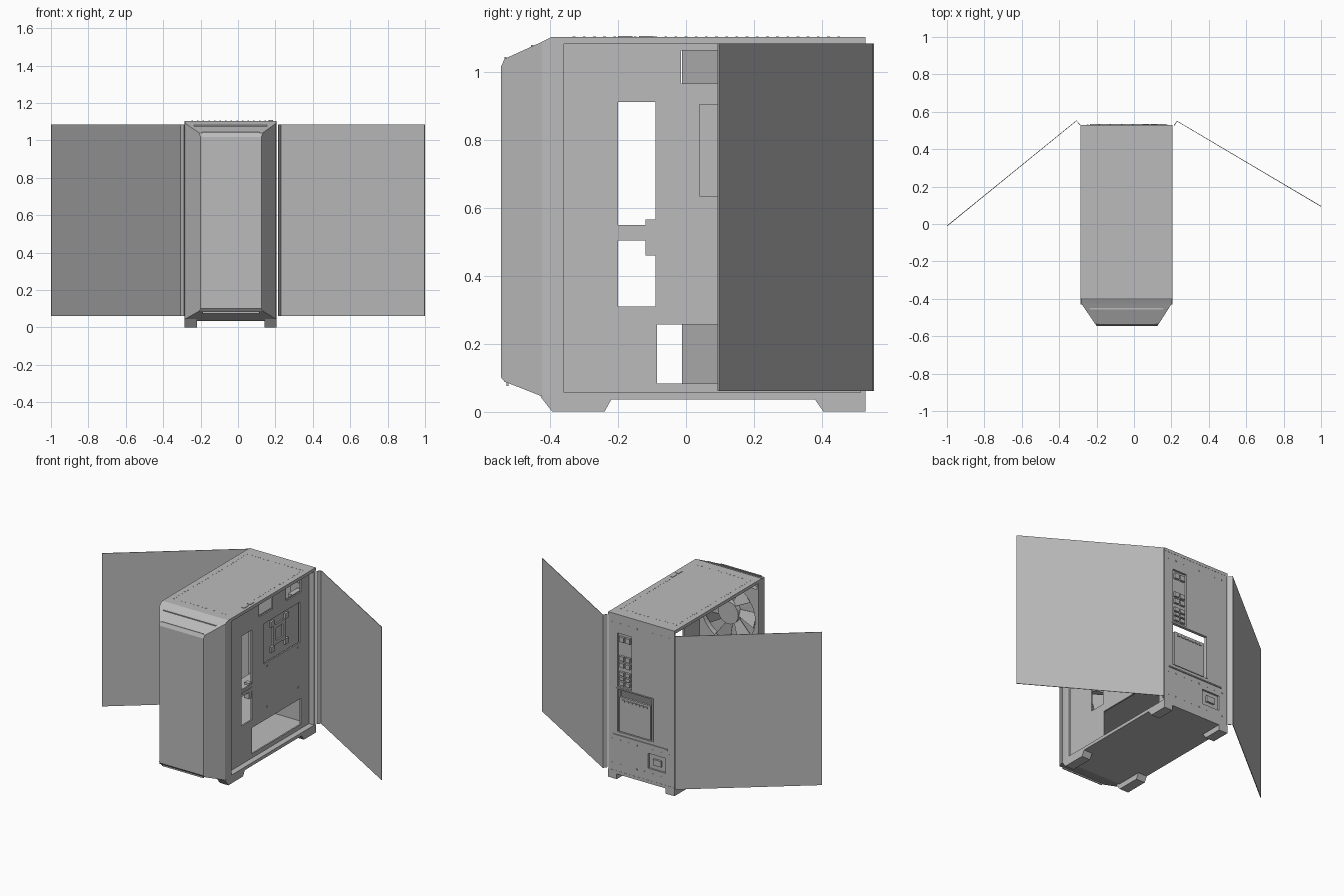
import bpy, bmesh, math
from mathutils import Vector, Matrix

if "Cube" in bpy.data.objects:
    bpy.data.objects.remove(bpy.data.objects["Cube"])

grey = bpy.data.materials.new("case_grey")
grey.use_nodes = True
COL = (0.5, 0.5, 0.5, 1)
grey.diffuse_color = COL
grey.node_tree.nodes["Principled BSDF"].inputs["Base Color"].default_value = COL

X0, X1, XC = -0.285, 0.205, -0.04      # body sides and centre
YF, YB = -0.395, 0.53                  # body front and back
Z0, Z1 = 0.035, 1.105                  # body bottom and top
TRAY = 0.16


def finish(name, bm, thick=0):
    bmesh.ops.recalc_face_normals(bm, faces=bm.faces)
    me = bpy.data.meshes.new(name)
    bm.to_mesh(me)
    bm.free()
    me.materials.append(grey)
    ob = bpy.data.objects.new(name, me)
    bpy.context.collection.objects.link(ob)
    if thick:
        mod = ob.modifiers.new("thickness", 'SOLIDIFY')
        mod.thickness = thick
        mod.offset = 0
    return ob


def boxes(name, items):
    """One object of boxes, each (x0, x1, y0, y1, z0, z1)."""
    bm = bmesh.new()
    for a, b, c, d, e, f in items:
        m = Matrix.Translation(((a + b) / 2, (c + d) / 2, (e + f) / 2)) @ Matrix.Diagonal((b - a, d - c, f - e, 1))
        bmesh.ops.create_cube(bm, size=1, matrix=m)
    return finish(name, bm)


def loft(name, rings):
    """Closed skin through rings of equal point count, capped at both ends."""
    bm = bmesh.new()
    vs = [[bm.verts.new(p) for p in r] for r in rings]
    n = len(vs[0])
    for a, b in zip(vs, vs[1:]):
        for i in range(n):
            bm.faces.new((a[i], a[(i + 1) % n], b[(i + 1) % n], b[i]))
    bm.faces.new(vs[0])
    bm.faces.new(vs[-1])
    return finish(name, bm)


def panel(name, axis, pos, thick, rect, holes):
    """Sheet normal to an axis with rectangular holes; rects are (u0, u1, v0, v1)."""
    us = sorted({u for r in [rect] + holes for u in r[:2]})
    vs = sorted({v for r in [rect] + holes for v in r[2:]})
    bm = bmesh.new()
    place = {'x': lambda u, v: (pos, u, v), 'y': lambda u, v: (u, pos, v), 'z': lambda u, v: (u, v, pos)}[axis]
    for a, b in zip(us, us[1:]):
        for c, d in zip(vs, vs[1:]):
            mu, mv = (a + b) / 2, (c + d) / 2
            if any(h[0] < mu < h[1] and h[2] < mv < h[3] for h in holes):
                continue
            bm.faces.new([bm.verts.new(place(u, v)) for u, v in ((a, c), (b, c), (b, d), (a, d))])
    bmesh.ops.remove_doubles(bm, verts=bm.verts, dist=1e-5)
    return finish(name, bm, thick)


# Front shell: faceted bezel that narrows towards the front
def section(y, xa, xb, za, zb):
    return [(xa, y, za), (xb, y, za), (xb, y, zb), (xa, y, zb)]


loft("front_bezel", [section(YF, X0, X1, Z0, Z1),
                     section(-0.425, X0 + .003, X1 - .003, 0.045, 1.09),
                     section(-0.535, -0.207, 0.132, 0.088, 1.04),
                     section(-0.545, -0.2, 0.125, 0.1, 1.018)])
boxes("bezel_slots", [(-0.235, 0.155, -0.457, -0.45, 1.07, 1.081),
                      (-0.19, 0.115, -0.535, -0.529, 1.03, 1.045),
                      (-0.19, 0.115, -0.53, -0.524, 0.075, 0.09)])

# Case walls
boxes("top_panel", [(X0, X1, YF, YB, 1.085, Z1)])
boxes("bottom_panel", [(X0, X1, YF, YB, Z0, 0.055)])
opening = [(-0.36, 0.517, 0.056, 1.084)]
for nm, x in (("right_frame", X0 + 0.006), ("left_frame", X1 - 0.006)):
    panel(nm, 'x', x, 0.012, (YF, YB - 0.001, Z0 + .001, Z1 - .001), opening)
IO = (0.034, 0.138, 0.62, 0.98)
SLOT = (-0.12, 0.138, 0.32, 0.605)
SOCKET = (-0.22, -0.09, 0.135, 0.235)
panel("rear_panel", 'y', YB - 0.008, 0.014, (X0 + .001, X1 - .001, Z0 + .001, Z1 - .001), [IO, SLOT, SOCKET])

# Rear connectors, expansion covers and power socket
boxes("port_plate", [(IO[0], IO[1], 0.508, 0.516, IO[2], IO[3])])
ports = []
for z, h in ((0.925, .035), (0.80, .03), (0.755, .03), (0.70, .025), (0.67, .02), (0.635, .025)):
    ports += [(0.045, 0.08, 0.512, 0.531, z, z + h), (0.09, 0.125, 0.512, 0.531, z, z + h)]
boxes("ports", ports)
boxes("expansion_cover", [(-0.105, 0.125, 0.512, 0.527, 0.325, 0.555)])
boxes("expansion_slots", [(-0.085 + i * .028, -0.065 + i * .028, 0.525, 0.532, 0.53, 0.542) for i in range(7)])
boxes("expansion_edge", [(-0.128, 0.146, 0.527, 0.534, 0.605, 0.612), (-0.128, -0.12, 0.527, 0.534, 0.32, 0.605)])
boxes("power_socket", [(SOCKET[0], SOCKET[1], 0.508, 0.517, SOCKET[2], SOCKET[3]),
                       (-0.185, -0.125, 0.51, 0.53, 0.165, 0.205)])
boxes("rear_seam", [(-0.235, 0.17, 0.527, 0.535, 0.292, 0.3)])
boxes("rear_holes", [(x, x + .008, 0.527, 0.531, z, z + .008) for z in (0.1, 0.26, 1.04)
                     for x in [-0.25 + i * 0.06 for i in range(8)]])

# Feet, tapered along the side
for nm, prof in (("front_foot", [(-0.43, .045), (-0.395, 0), (-0.24, 0), (-0.22, .036)]),
                 ("back_foot", [(0.38, .036), (0.405, 0), (0.53, 0), (0.53, .036)])):
    for side, a, b in (("right", X0, -0.22), ("left", 0.142, X1)):
        loft(f"{side}_{nm}", [[(x, y, z) for y, z in prof] for x in (a, b)])

# Inner tray with cable and cooler cut-outs
panel("tray", 'x', TRAY, 0.01, (YF, 0.515, 0.05, 1.09),
      [(-0.2, -0.09, 0.31, 0.505), (-0.2, -0.09, 0.55, 0.912),
       (-0.085, 0.43, 0.082, 0.257), (0.04, 0.42, 0.635, 0.905),
       (-0.015, 0.13, 0.968, 1.065), (0.27, 0.43, 0.968, 1.065)])
boxes("tray_tabs", [(TRAY - .03, TRAY + .004, -0.12, -0.09, 0.46, 0.505),
                    (TRAY - .03, TRAY + .004, -0.12, -0.09, 0.55, 0.566),
                    (TRAY, TRAY + .009, -0.2, -0.09, 0.525, 0.532)])
boxes("tray_screws", [(TRAY, TRAY + .009, y - .005, y + .005, z - .005, z + .005)
                      for y, z in ((0.07, .61), (0.4, .61), (0.07, .34), (0.4, .34))])
boxes("shroud", [(X0 + .015, TRAY, -0.3, 0.515, 0.262, 0.276)])

# Circuit board and cooler backplate behind the tray
boxes("circuit_board", [(0.128, 0.136, -0.01, 0.5, 0.32, 0.955)])
cy, cz = 0.23, 0.77
plate = [(0.136, 0.146, cy + s * .05 - .012, cy + s * .05 + .012, cz - .07, cz + .07) for s in (-1, 1)]
plate += [(0.136, 0.146, cy - .06, cy + .06, cz + s * .055 - .012, cz + s * .055 + .012) for s in (-1, 1)]
plate += [(0.136, 0.15, cy + s * .075 - .018, cy + s * .075 + .018, cz + t * .085 - .018, cz + t * .085 + .018)
          for s in (-1, 1) for t in (-1, 1)]
boxes("cooler_backplate", plate)
boxes("board_parts", [(0.085, 0.13, 0.2, 0.26, 0.74, 0.8), (0.09, 0.13, 0.4, 0.5, 0.65, 0.95),
                      (0.1, 0.13, 0.04, 0.05, 0.66, 0.88), (0.1, 0.13, 0.07, 0.08, 0.66, 0.88)])


# Two large intake fans behind the bezel
def fan(name, cz, half=0.212, y=-0.375):
    bm = bmesh.new()
    n, r = 48, half * 0.94
    inner, outer = [], []
    for i in range(n):
        c, s = math.cos(2 * math.pi * i / n), math.sin(2 * math.pi * i / n)
        k = half / max(abs(c), abs(s))
        inner.append(bm.verts.new((XC - .022 + r * c, y, cz + r * s)))
        outer.append(bm.verts.new((XC - .022 + k * c, y, cz + k * s)))
    for i in range(n):
        j = (i + 1) % n
        bm.faces.new((inner[i], inner[j], outer[j], outer[i]))
    finish(name + "_frame", bm, 0.035)
    bm = bmesh.new()
    bmesh.ops.create_cone(bm, cap_ends=True, segments=32, radius1=.075, radius2=.075, depth=.035,
                          matrix=Matrix.Translation((XC - .022, y, cz)) @ Matrix.Rotation(math.pi / 2, 4, 'X'))
    finish(name + "_hub", bm)
    bm = bmesh.new()
    for i in range(7):
        a = 2 * math.pi * i / 7
        pts = [(.07, a, -.012), (.07, a + .5, .012), (r * .97, a + .75, .012), (r * .97, a + .25, -.012)]
        bm.faces.new([bm.verts.new((XC - .022 + q * math.cos(t), y + d, cz + q * math.sin(t))) for q, t, d in pts])
    finish(name + "_blades", bm, 0.004)


fan("upper_fan", 0.83)
fan("lower_fan", 0.39)

# Top buttons and the dotted perforation border
boxes("top_buttons", [(0.165, 0.187, y, y + .042, Z1 - .004, Z1 + .003) for y in (-0.2, -0.138)])
dots = [(x, -0.33 + i * .03) for x in (-0.245, 0.165) for i in range(27) if x < 0 or i > 8]
dots += [(-0.245 + i * .03, y) for y in (-0.33, 0.45) for i in range(1, 14)]
boxes("top_perforations", [(x - .004, x + .004, y - .004, y + .004, Z1 - .002, Z1 + .001) for x, y in dots])


# Side doors standing open on rear hinges, each with a folded edge
def door(name, hinge, tip, flange):
    bm = bmesh.new()
    cols = [[bm.verts.new((x, y, z)) for z in (0.06, 1.085)] for x, y in (flange, hinge, tip)]
    for a, b in zip(cols, cols[1:]):
        bm.faces.new((a[0], b[0], b[1], a[1]))
    finish(name, bm, 0.004)


door("left_door", (0.23, 0.55), (0.999, 0.095), (0.215, 0.527))
door("right_door", (-0.308, 0.552), (-0.999, -0.01), (-0.288, 0.53))
